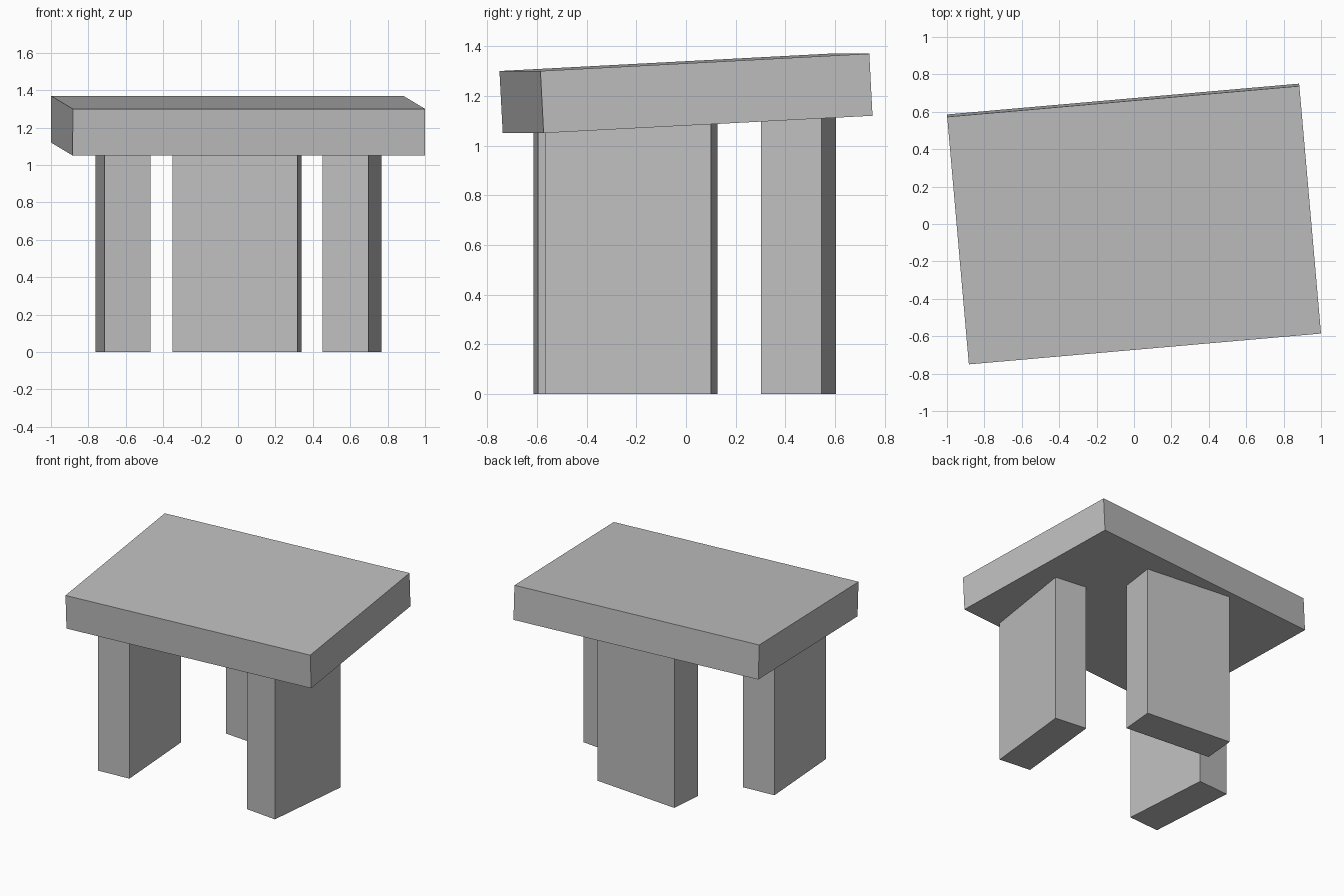
import bpy
import math

if "Cube" in bpy.data.objects:
    bpy.data.objects.remove(bpy.data.objects["Cube"])

stone = bpy.data.materials.new("grey stone")
stone.diffuse_color = (0.52, 0.52, 0.52, 1)
stone.use_nodes = True
stone.node_tree.nodes["Principled BSDF"].inputs["Base Color"].default_value = stone.diffuse_color


def block(name, centre, size, turn=0.0, tilt=0.0):
    """Stone block turned about z (degrees) and tilted about its own x axis."""
    bpy.ops.mesh.primitive_cube_add(
        size=1, location=centre,
        rotation=(math.radians(tilt), 0, math.radians(turn)))
    ob = bpy.context.object
    ob.name = name
    ob.scale = size
    ob.data.materials.append(stone)
    return ob


# Capstone, leaning slightly toward the front
block("capstone", (0, 0, 1.21), (1.89, 1.33, 0.25), turn=5, tilt=3)

# Upright slabs, their tops sunk into the capstone
H = 1.15
uprights = [
    ("left_upright", -0.615, -0.27, (0.246, 0.67), 4),
    ("right_upright", 0.61, -0.22, (0.246, 0.67), -6),
    ("back_upright", -0.005, 0.4525, (0.67, 0.246), -5),
]
for name, x, y, (w, d), turn in uprights:
    block(name, (x, y, H / 2), (w, d, H), turn)
